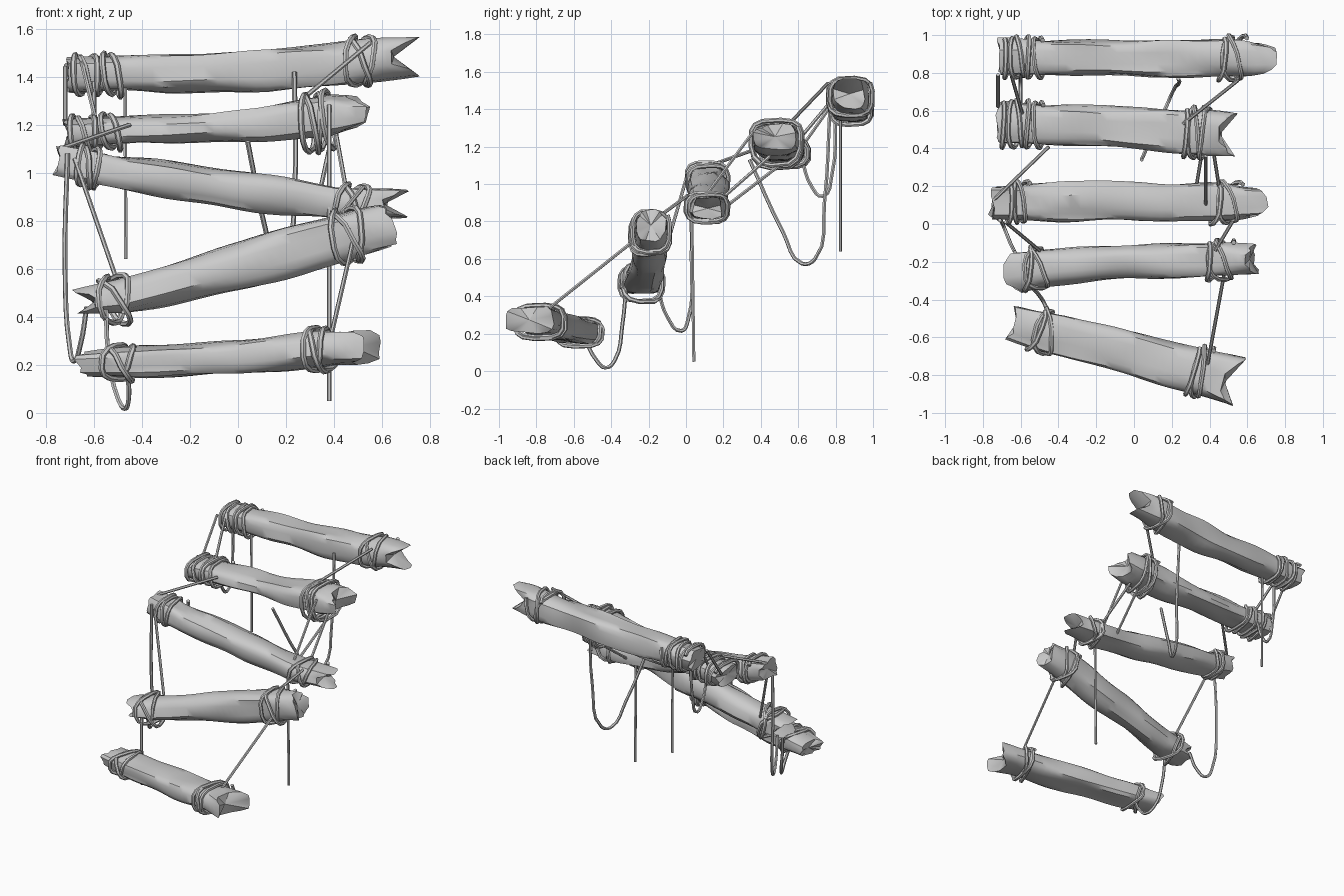
import bpy, bmesh, math, random
from mathutils import Vector, noise

random.seed(4)
if "Cube" in bpy.data.objects:
    bpy.data.objects.remove(bpy.data.objects["Cube"])

mat = bpy.data.materials.new("weathered grey")
mat.use_nodes = True
GREY = (0.6, 0.6, 0.6, 1)
mat.diffuse_color = GREY
mat.node_tree.nodes["Principled BSDF"].inputs["Base Color"].default_value = GREY

SIDES = 16
STEPS = 28


class Log:
    """Rough timber: stations are (x, y, z, half depth, half height)."""

    def __init__(self, name, stations, left, right, square=0.65):
        self.name, self.st, self.square = name, stations, square
        self.ends = (left, right)
        a, b = stations[0], stations[-1]
        self.slope = ((b[1] - a[1]) / (b[0] - a[0]), (b[2] - a[2]) / (b[0] - a[0]))

    def at(self, x):
        for a, b in zip(self.st, self.st[1:]):
            if x <= b[0] or b is self.st[-1]:
                t = (x - a[0]) / (b[0] - a[0])
                return [p + (q - p) * t for p, q in zip(a[1:], b[1:])]

    def point(self, x, ang, grow=0.0):
        """Point on the section at x, square to the timber's run."""
        y, z, hy, hz = self.at(x)
        power = lambda v: math.copysign(abs(v) ** self.square, v)
        dy = power(math.cos(ang)) * (hy + grow)
        dz = power(math.sin(ang)) * (hz + grow)
        return Vector((x - self.slope[0] * dy - self.slope[1] * dz, y + dy, z + dz))

    def build(self):
        bm = bmesh.new()
        x0, x1 = self.st[0][0], self.st[-1][0]
        jag = [[random.uniform(0, 0.03) for _ in range(SIDES)] for _ in range(2)]
        rings = []
        for i in range(STEPS + 1):
            x = x0 + (x1 - x0) * i / STEPS
            ring = []
            for k in range(SIDES):
                ang = math.tau * (k + 0.5) / SIDES
                # knots and shallow dents
                n = noise.noise(Vector((x * 3, math.cos(ang) * 1.3, math.sin(ang) * 1.3 + x0 * 31)))
                p = self.point(x, ang, 0.022 * n)
                # splintered, notched ends
                for e, sign in ((0, 1), (1, -1)):
                    dist = abs(x - (x0, x1)[e])
                    fade = max(0, 1 - dist / 0.2)
                    axis, depth = self.ends[e]
                    c = abs(math.sin(ang) if axis == "z" else math.cos(ang))
                    p.x += sign * fade * (depth * (1 - c) + jag[e][k])
                ring.append(bm.verts.new(p))
            rings.append(ring)
        for a, b in zip(rings, rings[1:]):
            for k in range(SIDES):
                j = (k + 1) % SIDES
                bm.faces.new((a[k], a[j], b[j], b[k]))
        for e, sign in ((0, 1), (1, -1)):
            ring = rings[0 if e == 0 else -1]
            mid = sum((v.co for v in ring), Vector()) / SIDES
            mid.x += sign * self.ends[e][1] * 0.45
            hub = bm.verts.new(mid)
            for k in range(SIDES):
                bm.faces.new((hub, ring[k], ring[(k + 1) % SIDES]))
        bmesh.ops.recalc_face_normals(bm, faces=bm.faces)
        me = bpy.data.meshes.new(self.name)
        bm.to_mesh(me)
        bm.free()
        finish(bpy.data.objects.new(self.name, me))

    def coil(self, name, xa, xb, turns, wobble=0.012, loose=0.0):
        """Rope wound round the timber from xa to xb."""
        pts = []
        n = int(turns * 14)
        for i in range(n + 1):
            ang = math.tau * i / 14 + 0.6
            x = xa + (xb - xa) * i / n + wobble * math.sin(ang * 1.37)
            p = self.point(x, ang, 0.013 + 0.006 * math.sin(ang * 0.7))
            p.z -= loose * max(0, -math.sin(ang))
            pts.append(p)
        rope(name, pts, 0.0125)


def finish(ob):
    bpy.context.collection.objects.link(ob)
    ob.data.materials.append(mat)
    bpy.ops.object.select_all(action="DESELECT")
    ob.select_set(True)
    bpy.context.view_layer.objects.active = ob
    if ob.type == "CURVE":
        bpy.ops.object.convert(target="MESH")
    bpy.ops.object.shade_smooth_by_angle(angle=math.radians(40))


def rope(name, pts, radius=0.0095, smooth=False):
    cu = bpy.data.curves.new(name, "CURVE")
    cu.dimensions = "3D"
    cu.bevel_depth, cu.bevel_resolution = radius, 1
    cu.use_fill_caps = True
    if smooth:
        sp = cu.splines.new("BEZIER")
        sp.bezier_points.add(len(pts) - 1)
        sp.resolution_u = 4
        for bp, p in zip(sp.bezier_points, pts):
            bp.co = p
            bp.handle_left_type = bp.handle_right_type = "AUTO"
    else:
        sp = cu.splines.new("POLY")
        sp.points.add(len(pts) - 1)
        for q, p in zip(sp.points, pts):
            q.co = (*p, 1)
    finish(bpy.data.objects.new(name, cu))


# Timbers, from the top rung down
rung_1 = Log("rung_top", [(-.73, .885, 1.405, .095, .065), (-.3, .88, 1.41, .09, .08),
    (.1, .875, 1.425, .095, .09), (.55, .88, 1.47, .105, .085), (.77, .875, 1.48, .085, .08)],
    ("y", .02), ("z", .13))
rung_2 = Log("rung_second", [(-.74, .535, 1.16, .115, .055), (-.3, .52, 1.18, .1, .06),
    (.1, .5, 1.2, .11, .07), (.4, .48, 1.245, .125, .085), (.55, .475, 1.255, .12, .065)],
    ("z", .02), ("y", .1))
rung_3 = Log("rung_middle", [(-.77, .115, 1.05, .09, .065), (-.4, .115, .99, .1, .07),
    (0, .115, .925, .1, .075), (.4, .115, .875, .1, .06), (.72, .115, .87, .08, .06)],
    ("z", .02), ("z", .12))
rung_4 = Log("rung_fourth", [(-.69, -.25, .46, .105, .05), (-.5, -.23, .48, .095, .075),
    (0, -.2, .61, .085, .09), (.5, -.19, .75, .09, .095), (.66, -.19, .78, .075, .085)],
    ("z", .1), ("y", .04))
rung_5 = Log("rung_bottom", [(-.66, -.52, .205, .09, .05), (-.4, -.585, .21, .105, .06),
    (0, -.685, .23, .11, .07), (.4, -.795, .27, .12, .075), (.58, -.84, .275, .135, .07)],
    ("y", .03), ("y", .1))
for rung in (rung_1, rung_2, rung_3, rung_4, rung_5):
    rung.build()

# Rope lashings
rung_1.coil("lashing_top_right_end", -.69, -.48, 5)
rung_1.coil("lashing_top_left_end", .46, .57, 3, .03)
rung_2.coil("lashing_second_right_end", -.70, -.48, 5)
rung_2.coil("lashing_second_left_end", .27, .39, 4, .015, .05)
rung_3.coil("lashing_middle_right_end", -.67, -.57, 3)
rung_3.coil("lashing_middle_left_end", .42, .54, 3, .03)
rung_4.coil("lashing_fourth_right_end", -.56, -.48, 2.5, .04, .02)
rung_4.coil("lashing_fourth_left_end", .40, .52, 3, .03)
rung_5.coil("lashing_bottom_right_end", -.52, -.44, 2.5, .035)
rung_5.coil("lashing_bottom_left_end", .31, .38, 3, .015)

# Taut ropes between rungs
taut = [
    ((-.72, .79, 1.44), (-.72, .62, 1.2)), ((-.65, .79, 1.46), (-.59, .58, 1.21)),
    ((.55, .76, 1.54), (.26, .53, 1.3)), ((-.45, .41, 1.2), (-.74, .13, 1.1)),
    ((.38, .36, 1.28), (.38, .1, .93)), ((.41, .45, 1.15), (.45, .2, .93)),
    ((.38, .5, 1.1), (.33, .2, .87)), ((-.68, .01, 1.06), (-.5, -.14, .54)),
    ((.52, .01, .94), (.43, -.14, .83)), ((.48, -.25, .72), (.39, -.74, .33)),
]
for i, ends in enumerate(taut):
    rope(f"taut_rope_{i + 1}", ends)

# Loose ends hanging straight down
rope("hanging_end_right", [(-.47, .825, 1.36), (-.467, .825, .64)], .008)
rope("hanging_end_left", [(.38, .03, .9), (.38, .042, .05)])

# Slack loops
slack = {
    "slack_loop_upper": [(.235, .77, 1.42), (.235, .74, .9), (.2, .69, .6), (.17, .62, .575),
                         (.12, .52, .74), (.04, .34, 1.13)],
    "slack_loop_short": [(-.6, .8, 1.38), (-.6, .78, 1.05), (-.6, .73, .935), (-.6, .67, .99),
                         (-.6, .62, 1.13)],
    "slack_loop_long": [(-.71, .02, 1.08), (-.72, .03, .6), (-.7, .01, .27), (-.685, -.025, .215),
                        (-.655, -.1, .29), (-.63, -.15, .44)],
    "slack_loop_lower": [(-.55, -.32, .45), (-.54, -.34, .25), (-.5, -.38, .06), (-.47, -.43, .018),
                         (-.455, -.48, .06), (-.46, -.54, .17)],
}
for name, pts in slack.items():
    rope(name, pts, .0105, True)
